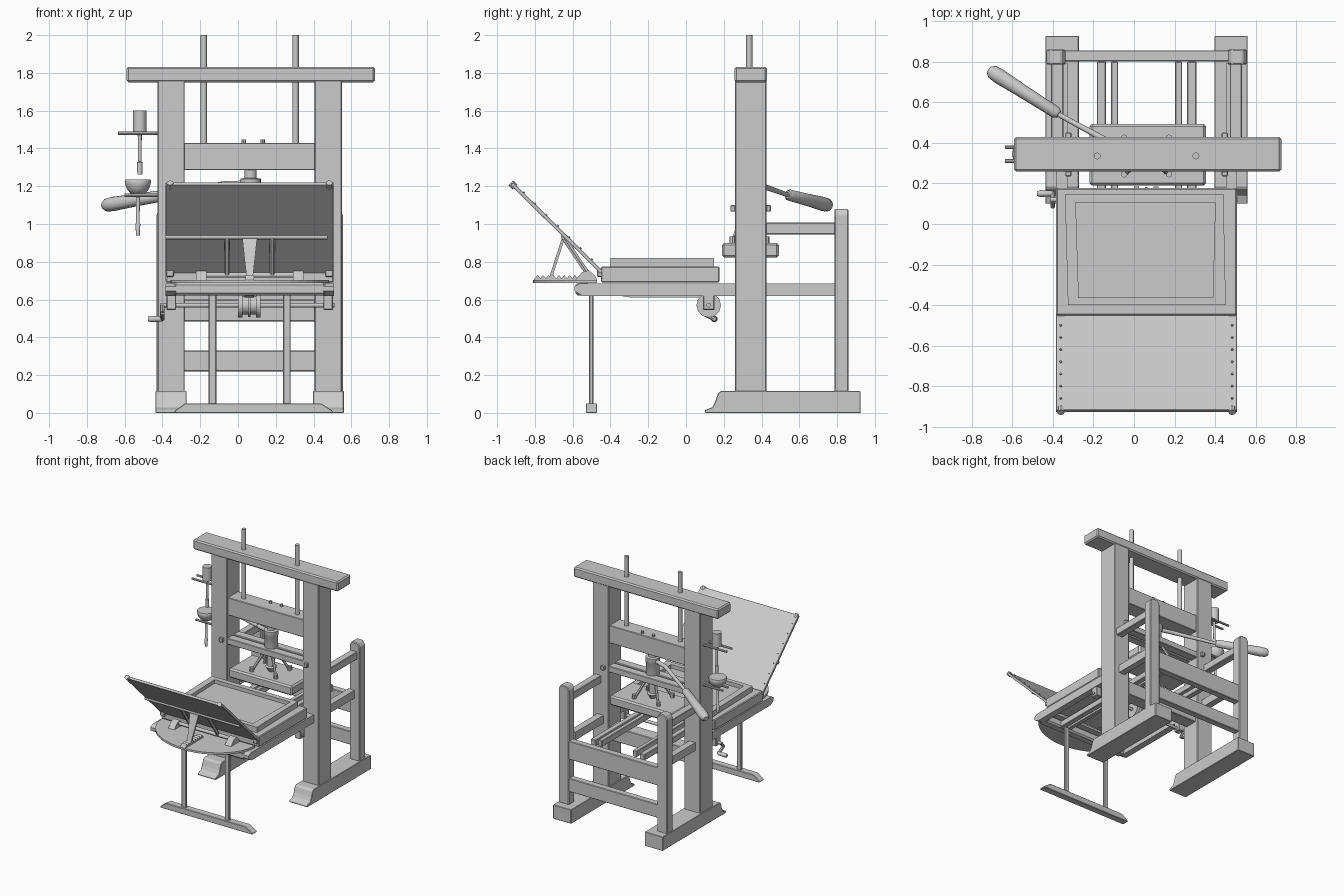
import bpy, bmesh, math
from mathutils import Vector

CX = 0.062  # centre line of the press


def finish(name, bm, bevel=0.0, smooth=False):
    bmesh.ops.recalc_face_normals(bm, faces=bm.faces)
    me = bpy.data.meshes.new(name)
    bm.to_mesh(me)
    bm.free()
    ob = bpy.data.objects.new(name, me)
    bpy.context.collection.objects.link(ob)
    if bevel:
        m = ob.modifiers.new("bevel", 'BEVEL')
        m.width, m.segments = bevel, 1
    if smooth:
        bpy.context.view_layer.objects.active = ob
        ob.select_set(True)
        bpy.ops.object.shade_smooth_by_angle(angle=math.radians(40))
        ob.select_set(False)
    return ob


def box(name, x0, x1, y0, y1, z0, z1, bevel=0.004):
    bm = bmesh.new()
    bmesh.ops.create_cube(bm, size=1)
    for v in bm.verts:
        v.co = Vector(((x0 + x1) / 2 + v.co.x * (x1 - x0),
                       (y0 + y1) / 2 + v.co.y * (y1 - y0),
                       (z0 + z1) / 2 + v.co.z * (z1 - z0)))
    return finish(name, bm, bevel)


def prism(name, pts, a, b, axis='x', bevel=0.0):
    """Extrude a 2D outline along an axis: x -> (y,z), y -> (x,z), z -> (x,y)."""
    put = {'x': lambda p, t: (t, p[0], p[1]),
           'y': lambda p, t: (p[0], t, p[1]),
           'z': lambda p, t: (p[0], p[1], t)}[axis]
    bm = bmesh.new()
    lo = [bm.verts.new(put(p, a)) for p in pts]
    hi = [bm.verts.new(put(p, b)) for p in pts]
    bm.faces.new(lo)
    bm.faces.new(hi)
    n = len(pts)
    for i in range(n):
        bm.faces.new((lo[i], lo[(i + 1) % n], hi[(i + 1) % n], hi[i]))
    return finish(name, bm, bevel)


def turned(name, p, q, prof, n=16):
    """Lathe along p->q, prof = (fraction along, radius)."""
    p, q = Vector(p), Vector(q)
    d = q - p
    rot = d.to_track_quat('Z', 'Y')
    bm = bmesh.new()
    rings = []
    for t, r in prof:
        rings.append([bm.verts.new(p + d * t + rot @ Vector((r * math.cos(2 * math.pi * i / n), r * math.sin(2 * math.pi * i / n), 0)))
                      for i in range(n)])
    for a, b in zip(rings, rings[1:]):
        for i in range(n):
            bm.faces.new((a[i], a[(i + 1) % n], b[(i + 1) % n], b[i]))
    bm.faces.new(rings[0])
    bm.faces.new(rings[-1])
    return finish(name, bm, smooth=True)


def rod(name, p, q, r, r2=None, n=12):
    return turned(name, p, q, [(0, r), (1, r if r2 is None else r2)], n)


# Feet, main posts, rear posts and side rails, left and right
foot_prof = [(0.10, 0), (0.925, 0), (0.925, 0.115), (0.185, 0.115), (0.17, 0.105),
             (0.155, 0.06), (0.14, 0.03), (0.10, 0.015)]
for side, s in (("left", -1), ("right", 1)):
    def sx(a, b):
        return sorted((CX + s * a, CX + s * b))
    prism(side + "_foot", foot_prof, *sx(0.334, 0.498), bevel=0.003)
    box(side + "_main_post", *sx(0.344, 0.488), 0.26, 0.425, 0.11, 1.76)
    x0, x1 = sx(0.40, 0.493)
    prism(side + "_rear_post", [(x0, 0.11), (x1, 0.11), (x1, 1.05), (x1 - 0.02, 1.08),
                                (x0 + 0.02, 1.08), (x0, 1.05)], 0.785, 0.86, 'y', 0.006)
    box(side + "_arm_rail", *sx(0.41, 0.47), 0.42, 0.79, 0.945, 1.007)
    prism(side + "_carriage_rail", [(-0.55, 0.62), (0.79, 0.62), (0.79, 0.686), (-0.56, 0.686),
                                    (-0.59, 0.67), (-0.59, 0.645)], *sx(0.39, 0.445))
    box(side + "_inner_rail", *sx(0.14, 0.175), -0.53, 0.80, 0.635, 0.686)
    box(side + "_rib", *sx(0.20, 0.245), -0.53, 0.80, 0.625, 0.675)
    # Shelf bolts through the posts
    for y in (0.248, 0.437):
        box(side + "_shelf_bolt", *sx(0.37, 0.40), y - 0.013, y + 0.013, 1.065, 1.10)
    # Threaded rods hanging the head
    rod(side + "_head_rod", (CX + s * 0.243, 0.335, 1.42), (CX + s * 0.243, 0.335, 2.0), 0.017)
    # Shaft bearings and front legs
    box(side + "_shaft_bearing", *sx(0.39, 0.44), 0.09, 0.15, 0.545, 0.625)
    box(side + "_front_leg", *sx(0.177, 0.217), -0.513, -0.49, 0.04, 0.63)
    # Gallows hinge blocks and sloping legs
    prism(side + "_gallows_block", [(-0.59, 0.70), (-0.47, 0.70), (-0.48, 0.725),
                                    (-0.515, 0.755), (-0.55, 0.745)], *sx(0.23, 0.285))
    rod(side + "_gallows_leg", (CX + s * 0.12, -0.515, 0.73), (CX + s * 0.12, -0.65, 0.93), 0.014, n=6)

# Cross beams
box("top_beam", -0.59, 0.725, 0.258, 0.428, 1.75, 1.832, 0.01)
box("head_beam", -0.29, 0.41, 0.275, 0.41, 1.285, 1.43)
box("main_cross_beam", -0.29, 0.41, 0.29, 0.40, 0.485, 0.60)
box("rear_upper_beam", -0.345, 0.47, 0.80, 0.855, 0.485, 0.635)
box("rear_lower_beam", -0.345, 0.47, 0.80, 0.855, 0.22, 0.33)
box("shelf_front", -0.29, 0.41, 0.265, 0.335, 1.05, 1.10)
box("shelf_back", -0.29, 0.41, 0.35, 0.42, 1.05, 1.10)
box("front_cross_rail", -0.34, 0.465, -0.585, -0.51, 0.622, 0.69, 0.012)
for x in (0.03, 0.13):
    rod("head_bolt", (x, 0.38, 1.42), (x, 0.38, 1.447), 0.012, n=8)

# Foot bar of the front support
prism("front_foot_bar", [(-0.335, 0), (0.46 + 0.04, 0), (0.50, 0.012), (0.44, 0.05),
                         (-0.28, 0.05), (-0.335, 0.012)], -0.53, -0.472, 'y', 0.003)

# Screw, collar, guide box, and platen with its splayed stays
turned("screw", (CX + 0.005, 0.335, 0.90), (CX + 0.005, 0.335, 1.29),
       [(0, 0.02), (0.1, 0.045), (0.12, 0.03), (0.4, 0.03), (0.4, 0.05), (0.75, 0.05),
        (0.77, 0.055), (0.87, 0.055), (0.88, 0.032), (1, 0.032)])
box("platen", -0.22, 0.355, 0.19, 0.492, 0.822, 0.90, 0.012)
for i in (-1, 1):
    for j in (-1, 1):
        rod("platen_stay", (CX + i * 0.11, 0.335 + j * 0.09, 0.90), (CX + i * 0.035, 0.335 + j * 0.03, 1.06), 0.011, n=6)
        rod("platen_hook", (CX + i * 0.11, 0.335 + j * 0.09, 0.895), (CX + i * 0.11, 0.335 + j * 0.09, 0.935), 0.016, n=8)

# Pulling bar with turned wooden grip
rod("pull_bar", (CX, 0.335, 1.215), (-0.08, 0.38, 1.21), 0.016)
rod("pull_bar_arm", (-0.08, 0.38, 1.21), (-0.40, 0.555, 1.148), 0.016, 0.012)
turned("bar_grip", (-0.37, 0.54, 1.155), (-0.715, 0.76, 1.097),
       [(0, 0.02), (0.04, 0.03), (0.5, 0.033), (0.85, 0.038), (0.95, 0.034), (1, 0.018)])

# Sliding bed with sunken type frame
box("bed", -0.383, 0.506, -0.45, 0.177, 0.69, 0.775, 0.006)
bm = bmesh.new()
out_ = [(-0.325, -0.40), (0.452, -0.40), (0.44, 0.148), (-0.34, 0.148)]
in_ = [(-0.272, -0.362), (0.388, -0.362), (0.40, 0.107), (-0.287, 0.107)]
rings = [[bm.verts.new((x, y, z)) for x, y in pts]
         for pts, z in ((out_, 0.77), (out_, 0.82), (in_, 0.82), (in_, 0.79))]
for a, b in zip(rings, rings[1:]):
    for i in range(4):
        bm.faces.new((a[i], a[(i + 1) % 4], b[(i + 1) % 4], b[i]))
bm.faces.new(rings[0])
bm.faces.new(rings[-1])
finish("type_frame", bm)

# Half round apron in front of the bed
arc = [(CX + 0.42 * math.cos(t), -0.47 - 0.34 * math.sin(t))
       for t in (math.pi * i / 24 for i in range(25))]
prism("apron", arc, 0.688, 0.704, 'z')

# Gallows: ratchet, top bar, axle and prop
teeth = [(-0.81, 0.70)]
for i in range(8):
    teeth += [(-0.785 + 0.028 * i, 0.73), (-0.77 + 0.028 * i, 0.712)]
prism("gallows_ratchet", teeth + [(-0.56, 0.70)], 0.04, 0.085)
rod("gallows_top_bar", (-0.385, -0.648, 0.932), (0.475, -0.648, 0.932), 0.014)
rod("gallows_axle", (-0.22, -0.515, 0.73), (0.345, -0.515, 0.73), 0.014)
prism("gallows_prop", [(0.022, 0.93), (0.102, 0.93), (0.078, 0.71), (0.046, 0.71)], -0.008, 0.008, 'y')
prop = bpy.data.objects["gallows_prop"]
for v in prop.data.vertices:
    v.co.y += -0.648 - (0.93 - v.co.z) * 0.32

# Hinged lid leaning back, with raised nails along its edges
prism("lid", [(-0.44, 0.752), (-0.453, 0.738), (-0.928, 1.205), (-0.915, 1.22)], -0.383, 0.506, bevel=0.002)
for x in (-0.36, 0.483):
    rod("lid_top_peg", (x, -0.905, 1.195), (x, -0.928, 1.218), 0.018, n=8)
    box("lid_hinge", x - 0.02, x + 0.02, -0.47, -0.43, 0.72, 0.765)
    for i in range(7):
        c = Vector((x, -0.50 - 0.06 * i, 0.811 + 0.059 * i))
        rod("lid_nail", c, c + Vector((0, 0.005, 0.005)), 0.006, n=6)

# Winding shaft, drum, girth strap and crank
rod("winding_shaft", (-0.41, 0.12, 0.57), (0.51, 0.12, 0.57), 0.012)
turned("winding_drum", (0.0, 0.12, 0.57), (0.12, 0.12, 0.57),
       [(0, 0.065), (0.2, 0.065), (0.2, 0.048), (0.45, 0.048), (0.45, 0.062), (0.55, 0.062),
        (0.55, 0.048), (0.8, 0.048), (0.8, 0.065), (1, 0.065)], 12)
prism("girth_strap", [(-0.36, 0.622), (-0.30, 0.612), (0.12, 0.612), (0.12, 0.618), (-0.30, 0.618)], 0.035, 0.085)
rod("crank_arm_upper", (-0.40, 0.12, 0.57), (-0.40, 0.085, 0.53), 0.012, n=8)
rod("crank_arm_lower", (-0.40, 0.085, 0.53), (-0.40, 0.15, 0.497), 0.012, n=8)
turned("crank_handle", (-0.395, 0.15, 0.497), (-0.477, 0.15, 0.497),
       [(0, 0.01), (0.15, 0.014), (0.8, 0.017), (1, 0.012)])

# Ink balls held on pronged brackets on the left post
for z, xe in ((1.48, -0.635), (1.152, -0.60)):
    for y in (0.31, 0.378):
        rod("ink_bracket_prong", (-0.42, y, z), (xe, y, z), 0.009, n=8)
turned("upper_ink_ball", (-0.52, 0.344, 1.262), (-0.52, 0.344, 1.60),
       [(0, 0.013), (0.19, 0.015), (0.2, 0.009), (0.66, 0.011), (0.67, 0.036), (1, 0.036)])
turned("lower_ink_ball", (-0.53, 0.344, 0.94), (-0.53, 0.344, 1.235),
       [(0, 0.01), (0.2, 0.013), (0.22, 0.009), (0.72, 0.011), (0.745, 0.036),
        (0.82, 0.056), (0.9, 0.066), (0.97, 0.07), (1, 0.066)])
